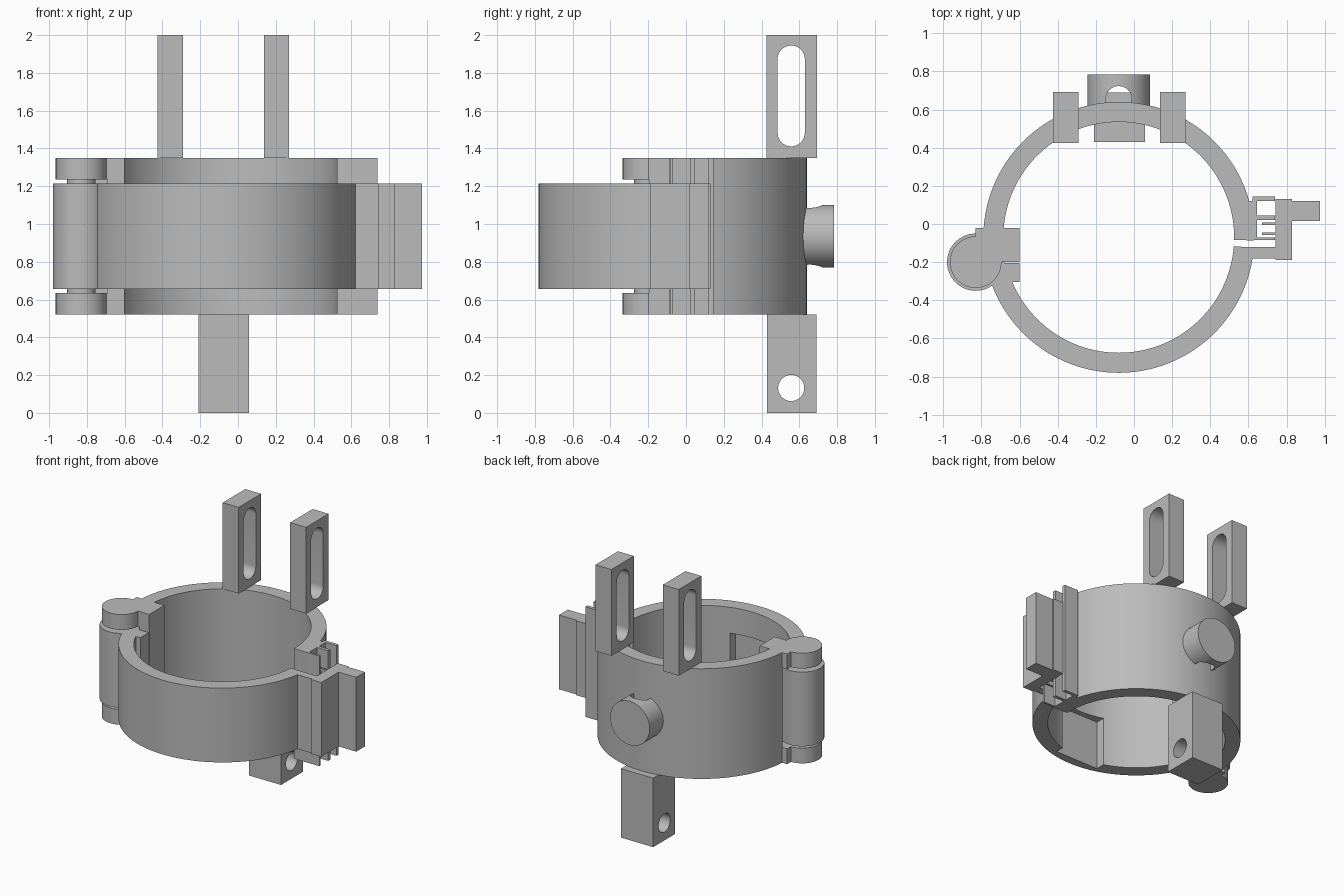
import bpy, bmesh
from math import sin, cos, pi, radians

cube = bpy.data.objects.get("Cube")
if cube:
    bpy.data.objects.remove(cube, do_unlink=True)

grey = bpy.data.materials.new("plain grey")
grey.use_nodes = True
grey.diffuse_color = (0.5, 0.5, 0.5, 1)
grey.node_tree.nodes["Principled BSDF"].inputs["Base Color"].default_value = (0.5, 0.5, 0.5, 1)

CX, CY = -0.08, -0.07          # ring centre
R_OUT, R_IN = 0.71, 0.605
BACK_Z = (0.52, 1.35)          # tall back half
FRONT_Z = (0.655, 1.215)       # shorter front half
HINGE = (-0.83, -0.2)


def arc(cx, cy, r, start, end, n):
    return [(cx + r * cos(radians(start + (end - start) * i / n)),
             cy + r * sin(radians(start + (end - start) * i / n))) for i in range(n + 1)]


def circle(cx, cy, r, n=64):
    return arc(cx, cy, r, 0, 360, n)[:-1]


def prism(name, outline, lo, hi, axis="z"):
    """Extrude a 2D outline along an axis (x: yz outline, y: xz, z: xy)."""
    place = {"x": lambda a, b, h: (h, a, b),
             "y": lambda a, b, h: (a, h, b),
             "z": lambda a, b, h: (a, b, h)}[axis]
    bm = bmesh.new()
    low = [bm.verts.new(place(a, b, lo)) for a, b in outline]
    high = [bm.verts.new(place(a, b, hi)) for a, b in outline]
    bm.faces.new(low)
    bm.faces.new(high)
    for i in range(len(low)):
        j = (i + 1) % len(low)
        bm.faces.new((low[i], low[j], high[j], high[i]))
    bmesh.ops.recalc_face_normals(bm, faces=bm.faces)
    mesh = bpy.data.meshes.new(name)
    bm.to_mesh(mesh)
    bm.free()
    mesh.materials.append(grey)
    obj = bpy.data.objects.new(name, mesh)
    bpy.context.collection.objects.link(obj)
    return obj


def box(name, x, y, z):
    return prism(name, [(x[0], y[0]), (x[1], y[0]), (x[1], y[1]), (x[0], y[1])], *z)


def cut(obj, cutter):
    mod = obj.modifiers.new("cut", "BOOLEAN")
    mod.operation, mod.solver, mod.object = "DIFFERENCE", "EXACT", cutter
    bpy.context.view_layer.objects.active = obj
    bpy.ops.object.modifier_apply(modifier=mod.name)
    bpy.data.objects.remove(cutter, do_unlink=True)


def half_ring(name, start, end, z):
    outline = arc(CX, CY, R_OUT, start, end, 64) + arc(CX, CY, R_IN, end, start, 64)
    return prism(name, outline, *z)


# Two halves of the clamp ring, the front one with a pocket inside
half_ring("back_half_ring", -1.3, 176, BACK_Z)
front = half_ring("front_half_ring", 195, 355.6, FRONT_Z)
cut(front, box("pocket_cutter", (-0.27, 0.09), (-0.715, -0.5), (0.6, 1.02)))

# Hinge: barrel on the front half, knuckles and arms on the back half
prism("hinge_barrel", circle(*HINGE, 0.15), *FRONT_Z)
prism("hinge_pin", circle(*HINGE, 0.075), 0.6, 1.27)
for side, z in (("lower", (0.52, 0.635)), ("upper", (1.235, 1.35))):
    prism(side + "_hinge_knuckle", circle(*HINGE, 0.135), *z)
    box(side + "_hinge_arm", (HINGE[0], -0.6), (-0.2, -0.02), z)
box("back_hinge_block", (-0.69, -0.6), (-0.195, -0.02), BACK_Z)
box("front_hinge_block", (-0.69, -0.6), (-0.305, -0.205), FRONT_Z)

# Clasp on the back half: base with three catch teeth
box("back_clasp_base", (0.56, 0.645), (-0.085, 0.12), BACK_Z)
for i, y in enumerate(((0.12, 0.145), (0.02, 0.045), (-0.085, -0.07))):
    box(f"back_clasp_tooth_{i + 1}", (0.62, 0.738), y, BACK_Z)

# Clasp on the front half: foot, plate, finger grip and two teeth
box("front_clasp_foot", (0.58, 0.75), (-0.18, -0.12), FRONT_Z)
box("front_clasp_plate", (0.742, 0.828), (-0.19, 0.13), FRONT_Z)
box("front_clasp_grip", (0.82, 0.975), (0.015, 0.12), FRONT_Z)
for i, y in enumerate(((-0.006, 0.008), (-0.058, -0.044))):
    box(f"front_clasp_tooth_{i + 1}", (0.67, 0.75), y, FRONT_Z)

# Slotted upright lugs
slot = arc(0.557, 1.873, 0.072, 0, 180, 24) + arc(0.557, 1.483, 0.072, 180, 360, 24)
for side, x in (("right", (-0.425, -0.292)), ("left", (0.137, 0.27))):
    lug = box(side + "_slotted_lug", x, (0.425, 0.693), (1.35, 2))
    cut(lug, prism("slot_cutter", slot, x[0] - 0.1, x[1] + 0.1, "x"))

# Lower lug with a round hole
lower = box("lower_lug", (-0.21, 0.058), (0.43, 0.69), (0, 0.52))
cut(lower, prism("hole_cutter", circle(0.557, 0.132, 0.069), -0.4, 0.3, "x"))

# Round boss on the back with a vertical hole beside the ring
boss = prism("back_boss", circle(CX, 0.935, 0.165), 0.6, 0.783, "y")
cut(boss, prism("boss_hole_cutter", circle(CX, 0.655, 0.068), 0.6, 1.3))

# Smooth the curved walls and keep the edges sharp
bpy.ops.object.select_all(action="DESELECT")
for obj in bpy.context.scene.objects:
    if obj.type == "MESH":
        obj.select_set(True)
        bpy.context.view_layer.objects.active = obj
bpy.ops.object.shade_smooth_by_angle(angle=radians(30))
